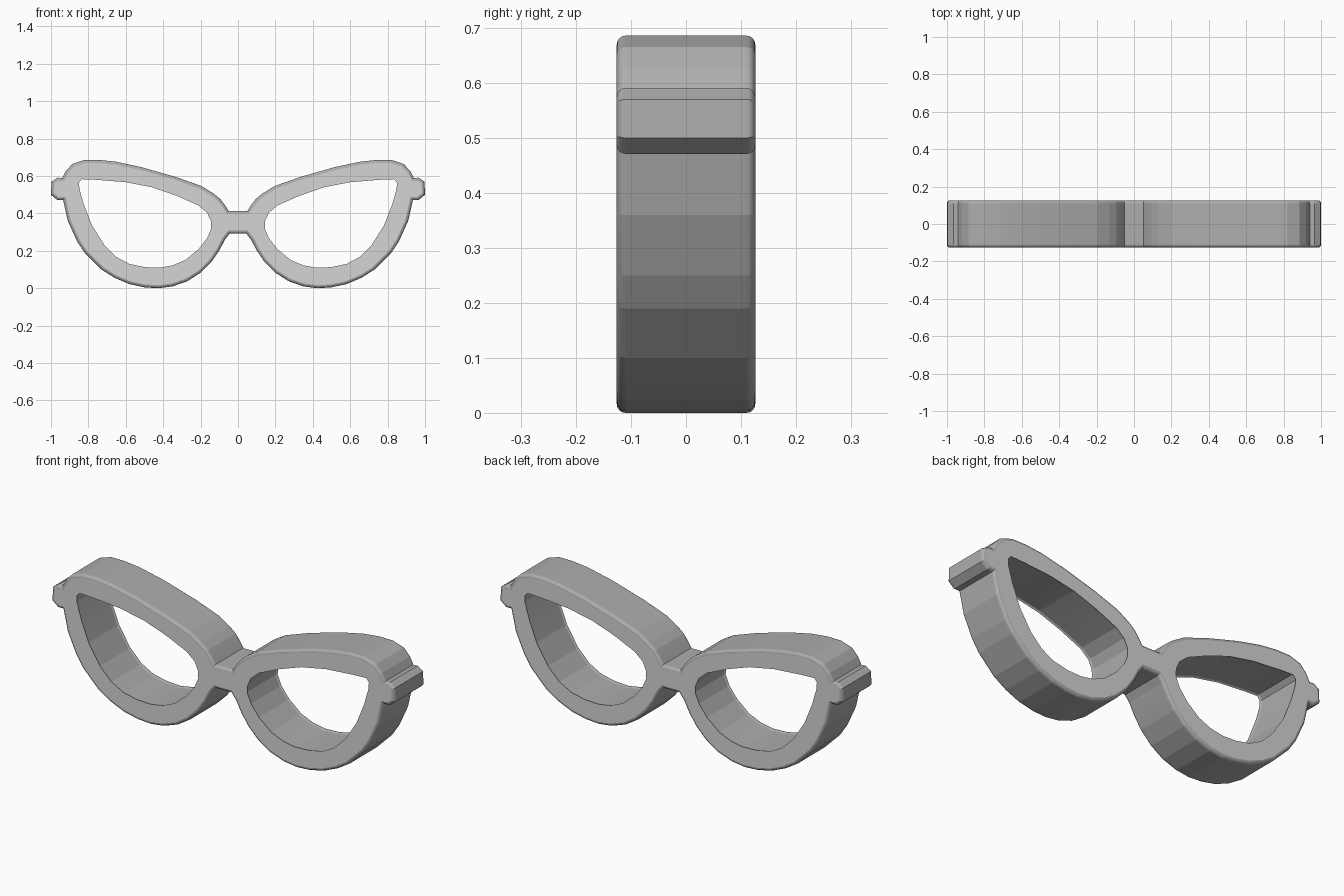
import bpy
import bmesh
import math
from mathutils import Vector
from mathutils.geometry import tessellate_polygon

cube = bpy.data.objects.get("Cube")
if cube:
    bpy.data.objects.remove(cube, do_unlink=True)

HALF = 0.126    # half of the frame's depth
ROUND = 0.016   # outer edge rounding
GROOVE = 0.008  # undercut inside the lens openings


def material(name, value):
    mat = bpy.data.materials.new(name)
    mat.use_nodes = True
    colour = (value, value, value, 1)
    mat.diffuse_color = colour
    mat.node_tree.nodes["Principled BSDF"].inputs["Base Color"].default_value = colour
    return mat


# Half of the outer outline: bridge top, brow, hinge lug, lower rim, bridge underside
outer_half = [
    (0.05, 0.413), (0.07, 0.445), (0.095, 0.477), (0.13, 0.506), (0.195, 0.546),
    (0.33, 0.594), (0.515, 0.647), (0.65, 0.676), (0.74, 0.686), (0.82, 0.686),
    (0.885, 0.665), (0.92, 0.628), (0.94, 0.59), (0.965, 0.591), (0.997, 0.57),
    (1.0, 0.50), (0.965, 0.471), (0.935, 0.471), (0.91, 0.36), (0.86, 0.25),
    (0.82, 0.19), (0.73, 0.10), (0.66, 0.056), (0.58, 0.022), (0.50, 0.005),
    (0.425, 0.0), (0.35, 0.01), (0.27, 0.038), (0.20, 0.083), (0.14, 0.143),
    (0.10, 0.202), (0.07, 0.26), (0.045, 0.292)]

# Lens opening
opening = [
    (0.835, 0.583), (0.85, 0.565), (0.848, 0.53), (0.825, 0.45), (0.78, 0.335),
    (0.715, 0.232), (0.65, 0.167), (0.58, 0.13), (0.50, 0.113), (0.42, 0.11),
    (0.35, 0.122), (0.28, 0.152), (0.21, 0.21), (0.165, 0.268), (0.143, 0.32),
    (0.145, 0.36), (0.165, 0.403), (0.21, 0.442), (0.33, 0.495), (0.46, 0.54),
    (0.60, 0.567), (0.76, 0.58)]


def mirrored(points):
    return [(-x, z) for x, z in reversed(points)]


def offset(points, amount):
    """Move a clockwise loop outwards by amount, with limited mitres."""
    result = []
    for i, p in enumerate(points):
        p = Vector(p)
        a = (p - Vector(points[i - 1])).normalized()
        b = (Vector(points[(i + 1) % len(points)]) - p).normalized()
        na, nb = Vector((-a.y, a.x)), Vector((-b.y, b.x))
        n = (na + nb).normalized()
        result.append(p + n * amount / max(n.dot(na), 0.6))
    return result


def wall(bm, points, start, radius):
    """Build a wall whose ends sit at offset start and swell by radius."""
    angles = [i * math.pi / 8 for i in range(4, -1, -1)]
    steps = [(-HALF + radius * (1 - math.sin(t)), radius * math.cos(t)) for t in angles]
    steps += [(-y, r) for y, r in reversed(steps)]
    rings = []
    for y, r in steps:
        loop = offset(points, start + r)
        rings.append([bm.verts.new((p.x, y, p.y)) for p in loop])
    for r0, r1 in zip(rings, rings[1:]):
        for i in range(len(points)):
            bm.faces.new((r0[i - 1], r0[i], r1[i], r1[i - 1]))
    return rings[0], rings[-1]


# One frame: rounded outer wall, two undercut lens openings, flat front and back
bm = bmesh.new()
loops = [wall(bm, mirrored(outer_half) + outer_half, -ROUND, ROUND),
         wall(bm, opening, 0, GROOVE),
         wall(bm, mirrored(opening), 0, GROOVE)]
for side in (0, 1):
    rims = [pair[side] for pair in loops]
    verts = [v for rim in rims for v in rim]
    flat = [[Vector((v.co.x, v.co.z, 0)) for v in rim] for rim in rims]
    for tri in tessellate_polygon(flat):
        face = bm.faces.new([verts[i] for i in tri])
        face.material_index = 1
bmesh.ops.recalc_face_normals(bm, faces=bm.faces)

mesh = bpy.data.meshes.new("glasses_frame")
bm.to_mesh(mesh)
bm.free()
mesh.materials.append(material("rim grey", 0.42))
mesh.materials.append(material("face grey", 0.66))
frame = bpy.data.objects.new("glasses_frame", mesh)
bpy.context.collection.objects.link(frame)

# Soft rounding with crisp facets
bpy.context.view_layer.objects.active = frame
frame.select_set(True)
bpy.ops.object.shade_smooth_by_angle(angle=math.radians(8))
